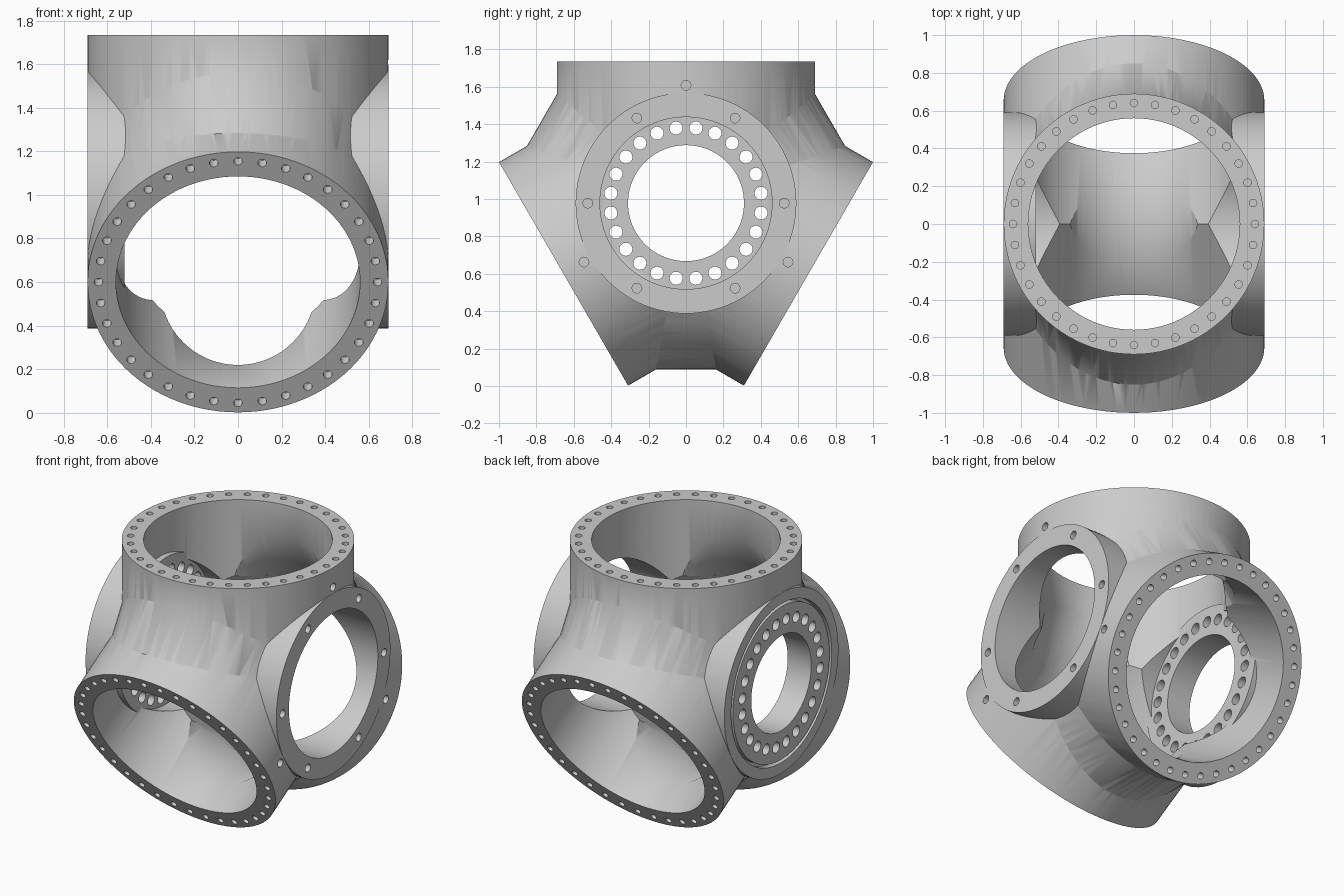
import bpy, bmesh
from math import sin, cos, pi, radians
from mathutils import Vector, Matrix

if "Cube" in bpy.data.objects:
    bpy.data.objects.remove(bpy.data.objects["Cube"])

C = Vector((0, 0, 0.978))          # hub centre
R_OUT, R_BORE, REACH = 0.69, 0.56, 0.756
AXES = [Vector((0, sin(a), cos(a))) for a in (0, 2 * pi / 3, 4 * pi / 3)]
X = Vector((1, 0, 0))


def add_cyl(bm, start, axis, length, r, seg=96):
    """Cylinder from a start point along an axis."""
    rot = axis.to_track_quat('Z', 'Y').to_matrix().to_4x4()
    m = Matrix.Translation(start + axis * length / 2) @ rot
    bmesh.ops.create_cone(bm, cap_ends=True, segments=seg, radius1=r, radius2=r,
                          depth=length, matrix=m)


def make(name, bm):
    me = bpy.data.meshes.new(name)
    bmesh.ops.recalc_face_normals(bm, faces=bm.faces)
    bm.to_mesh(me)
    bm.free()
    ob = bpy.data.objects.new(name, me)
    bpy.context.collection.objects.link(ob)
    return ob


def cyl(name, *args):
    bm = bmesh.new()
    add_cyl(bm, *args)
    return make(name, bm)


def boolean(target, tool, op):
    """Apply a boolean and remove the tool object."""
    tool.hide_render = True
    mod = target.modifiers.new("cut", 'BOOLEAN')
    mod.operation, mod.object, mod.solver = op, tool, 'MANIFOLD'
    bpy.context.view_layer.objects.active = target
    bpy.ops.object.modifier_apply(modifier=mod.name)
    bpy.data.objects.remove(tool)


def ring_points(u, v, r, n, offset=0.0):
    return [(u * cos(a) + v * sin(a)) * r
            for a in (offset + 2 * pi * i / n for i in range(n))]


# Outer body: three blade sockets and the bosses along x
hub = cyl("hub_body", C, AXES[0], REACH, R_OUT)
for ax in AXES[1:]:
    boolean(hub, cyl("socket", C, ax, REACH, R_OUT), 'UNION')
boolean(hub, cyl("boss", C - X * 0.691, X, 1.382, 0.59), 'UNION')

# Bevelled webs filling the valleys between neighbouring sockets
for i in range(3):
    a, b = AXES[i], AXES[(i + 1) % 3]
    d = (a + b).normalized()
    bm = bmesh.new()
    for k in range(-24, 25):
        p = k * pi / 48
        base = C + X * R_OUT * sin(p) + d * (R_OUT * cos(p) / sin(pi / 3))
        t = 0.185 * cos(p)
        for ax in (a, b):
            bm.verts.new(base + ax * t)
    bmesh.ops.remove_doubles(bm, verts=bm.verts, dist=1e-4)
    res = bmesh.ops.convex_hull(bm, input=bm.verts)
    junk = {g for g in res["geom_interior"] + res["geom_unused"]
            if isinstance(g, bmesh.types.BMVert)}
    bmesh.ops.delete(bm, geom=list(junk), context='VERTS')
    boolean(hub, make("web", bm), 'UNION')

# Socket bores, shaft bore and rounded passages between the bores
for ax in AXES:
    boolean(hub, cyl("bore", C, ax, 1.0, R_BORE), 'DIFFERENCE')
boolean(hub, cyl("shaft_bore", C - X, X, 2.0, 0.46), 'DIFFERENCE')
for i in range(3):
    a, b = AXES[i], AXES[(i + 1) % 3]
    d, side = (a + b).normalized(), (a - b).normalized()
    boolean(hub, cyl("passage", C + d * 0.402 - side * 0.28, side, 0.56, 0.356),
            'DIFFERENCE')

# Shaft mounting plate on the -x side, with a groove around it
boolean(hub, cyl("groove", C - X * 0.8, X, 0.15, 0.52), 'DIFFERENCE')
plate = cyl("shaft_plate", C - X * 0.69, X, 0.17, 0.5)
boolean(plate, cyl("plate_bore", C - X, X, 0.8, 0.31), 'DIFFERENCE')
boolean(hub, plate, 'UNION')

# Bolt holes: socket rims, shaft plate, front cover ring
bm = bmesh.new()
for ax in AXES:
    for p in ring_points(X, ax.cross(X), 0.64, 36):
        add_cyl(bm, C + ax * (REACH - 0.06) + p, ax, 0.1, 0.02, 16)
Y, Z = Vector((0, 1, 0)), Vector((0, 0, 1))
for p in ring_points(Y, Z, 0.405, 24, radians(7.5)):
    add_cyl(bm, C - X * 0.8 + p, X, 0.4, 0.035, 20)
for p in (ring_points(Y, Z, 0.525, 6) + ring_points(Y, Z, 0.63, 3, pi / 2)):
    add_cyl(bm, C + X * 0.65 + p, X, 0.1, 0.026, 16)
boolean(hub, make("bolt_holes", bm), 'DIFFERENCE')

# Smooth shading with sharp edges kept
bpy.ops.object.select_all(action='DESELECT')
hub.select_set(True)
bpy.context.view_layer.objects.active = hub
bpy.ops.object.shade_smooth_by_angle(angle=radians(32))
